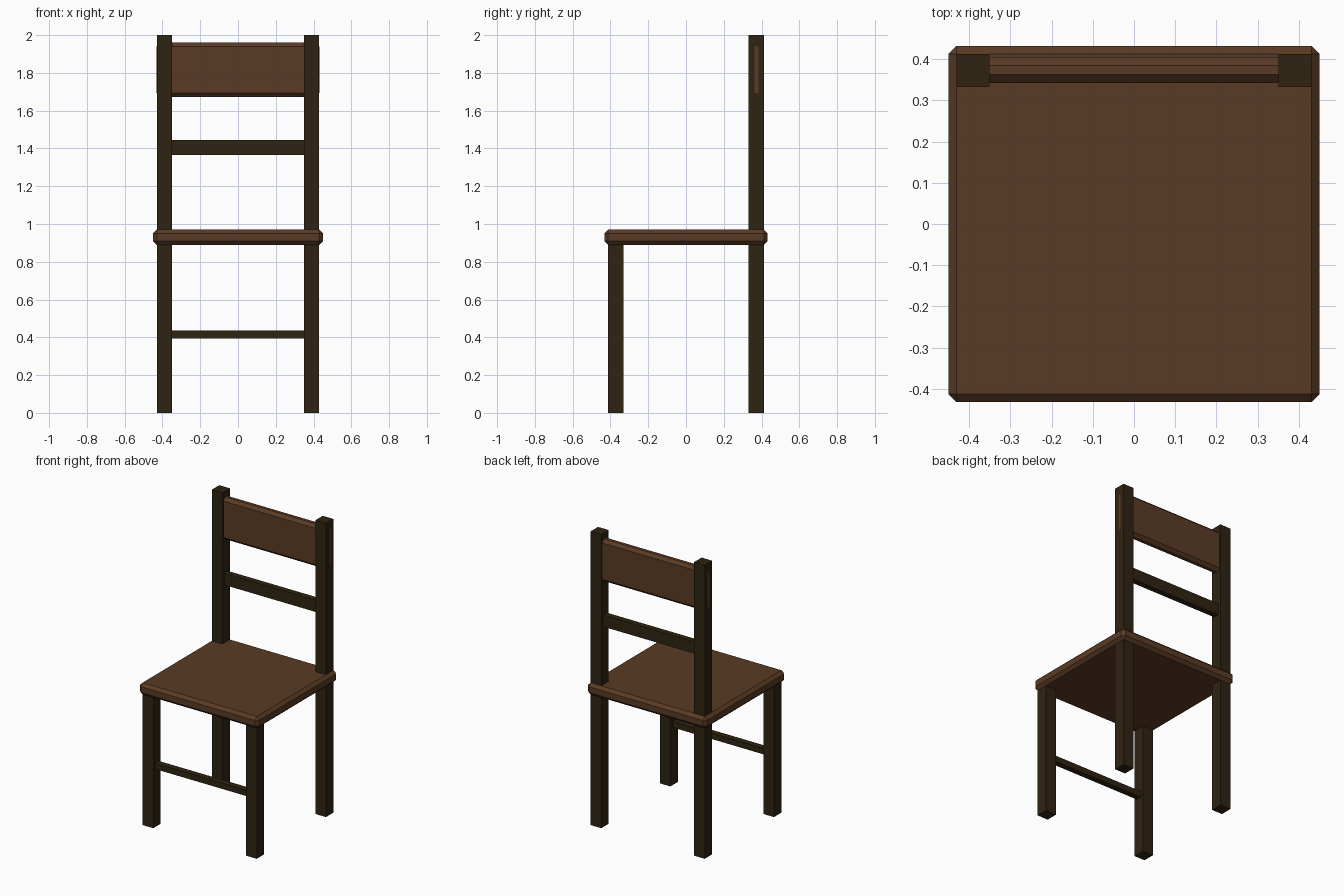
import bpy, bmesh
from mathutils import Matrix, Vector

if "Cube" in bpy.data.objects:
    bpy.data.objects.remove(bpy.data.objects["Cube"])


def material(name, rgb):
    m = bpy.data.materials.new(name)
    m.diffuse_color = (*rgb, 1.0)
    m.use_nodes = True
    m.node_tree.nodes["Principled BSDF"].inputs["Base Color"].default_value = m.diffuse_color
    return m


DARK = material("dark wood", (0.028, 0.017, 0.006))
BROWN = material("brown wood", (0.102, 0.044, 0.018))


def box(name, x, y, z, mat, chamfer=0.0):
    """Box from (min, max) pairs, with optional flat chamfered edges."""
    lo, hi = Vector((x[0], y[0], z[0])), Vector((x[1], y[1], z[1]))
    bm = bmesh.new()
    bmesh.ops.create_cube(bm, size=1.0, matrix=Matrix.LocRotScale(
        (lo + hi) / 2, None, hi - lo))
    if chamfer:
        bmesh.ops.bevel(bm, geom=bm.edges[:], offset=chamfer, segments=1,
                        profile=0.5, affect='EDGES')
    mesh = bpy.data.meshes.new(name)
    bm.to_mesh(mesh)
    bm.free()
    mesh.materials.append(mat)
    ob = bpy.data.objects.new(name, mesh)
    bpy.context.collection.objects.link(ob)
    return ob


# Seat board with chamfered edges
box("seat", (-0.45, 0.45), (-0.432, 0.432), (0.89, 0.97), BROWN, 0.02)

# Legs: short in front, rear ones run up as the back posts
for side, sx in (("left", -0.39), ("right", 0.39)):
    x = (sx - 0.04, sx + 0.04)
    box(f"front_leg_{side}", x, (-0.412, -0.332), (0, 0.91), DARK)
    box(f"back_post_{side}", x, (0.332, 0.412), (0, 2.0), DARK)

# Cross rails
box("front_stretcher", (-0.36, 0.36), (-0.392, -0.352), (0.395, 0.435), DARK)
box("back_rail", (-0.36, 0.36), (0.352, 0.392), (1.365, 1.445), DARK)

# Top back panel, its ends just showing through the posts
box("back_panel", (-0.4305, 0.4305), (0.342, 0.404), (1.673, 1.96), BROWN, 0.02)
